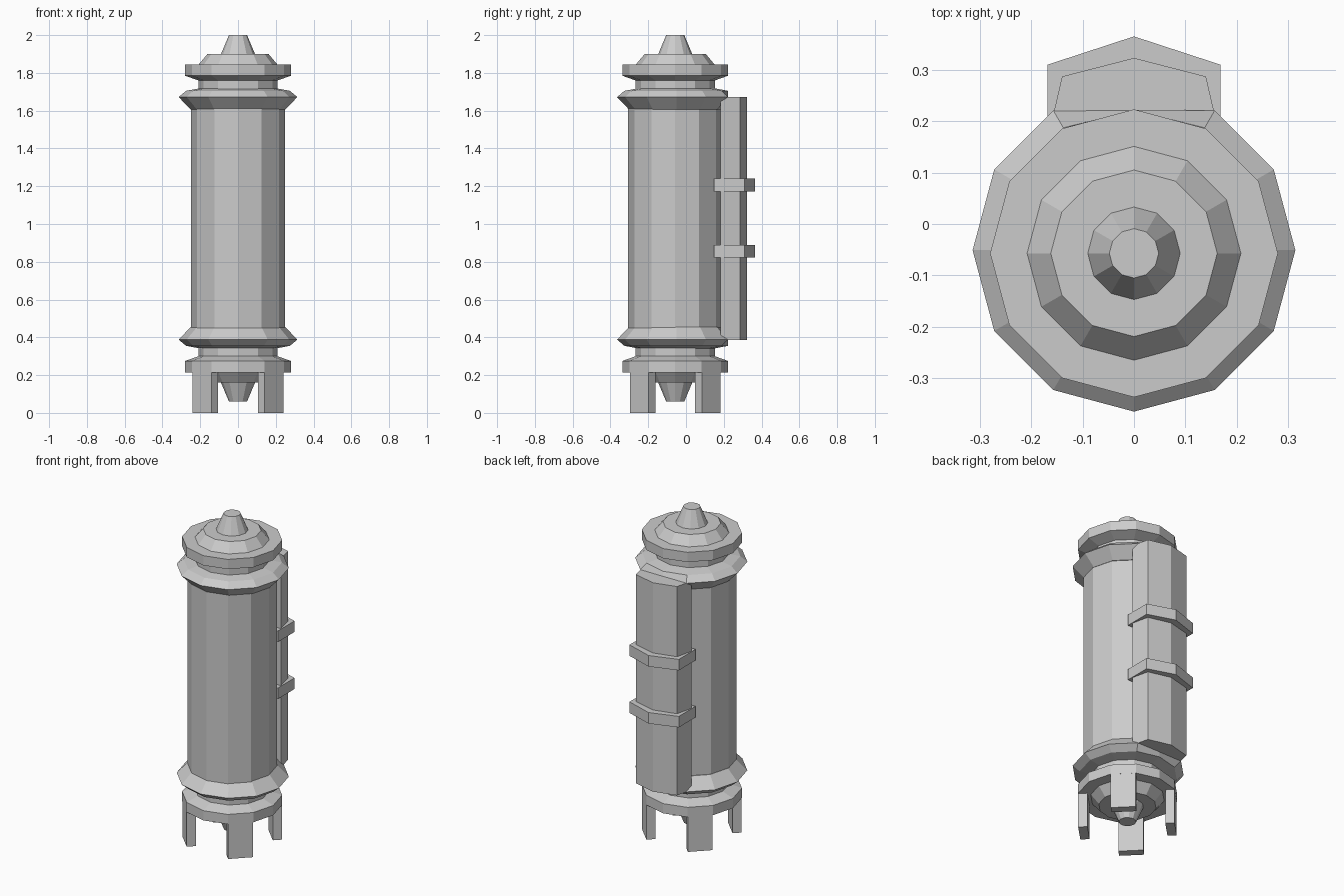
import bpy, bmesh, math
from mathutils import Matrix

if "Cube" in bpy.data.objects:
    bpy.data.objects.remove(bpy.data.objects["Cube"])

CY = -0.057      # y of the cylinder axis
MID = 1.03       # height of the mirror plane between top and bottom


def finish(bm, name):
    bmesh.ops.recalc_face_normals(bm, faces=bm.faces)
    me = bpy.data.meshes.new(name)
    bm.to_mesh(me)
    bm.free()
    ob = bpy.data.objects.new(name, me)
    bpy.context.collection.objects.link(ob)
    return ob


def lathe(name, profile, cy=CY, n=12, y_max=9, flip=False):
    """Capped solid of revolution from (radius, z) points."""
    bm = bmesh.new()
    rings = []
    for r, z in profile:
        z = 2 * MID - z if flip else z
        rings.append([bm.verts.new((r * math.cos(2 * math.pi * i / n),
                                    min(y_max, cy + r * math.sin(2 * math.pi * i / n)), z))
                      for i in range(n)])
    for a, b in zip(rings, rings[1:]):
        for i in range(n):
            j = (i + 1) % n
            bm.faces.new((a[i], a[j], b[j], b[i]))
    bm.faces.new(rings[0])
    bm.faces.new(rings[-1])
    return finish(bm, name)


def prism(name, outline, z0, z1):
    """Vertical extrusion of an xy outline."""
    bm = bmesh.new()
    face = bm.faces.new([bm.verts.new((x, y, z0)) for x, y in outline])
    ext = bmesh.ops.extrude_face_region(bm, geom=[face])
    top = [g for g in ext["geom"] if isinstance(g, bmesh.types.BMVert)]
    bmesh.ops.translate(bm, verts=top, vec=(0, 0, z1 - z0))
    return finish(bm, name)


def mirrored(half):
    """Close a right-hand outline with its mirror image across x = 0."""
    return half + [(-x, y) for x, y in reversed(half) if x > 0]


# Main barrel
lathe("barrel", [(0.25, 0.42), (0.25, 1.64)])

# End caps and collars, the same at both ends
cap = [(0.21, 1.69), (0.21, 1.76), (0.28, 1.785), (0.28, 1.845), (0.208, 1.845),
       (0.162, 1.90), (0.09, 1.90), (0.048, 2.0)]
collar = [(0.25, 1.605), (0.314, 1.672), (0.275, 1.705), (0.205, 1.718)]
for end, flip in (("top", False), ("bottom", True)):
    lathe(end + "_cap", cap, flip=flip)
    lathe(end + "_collar", collar, cy=-0.051, y_max=0.222, flip=flip)

# Box on the back with its two straps
prism("back_box", mirrored([(0.164, 0.183), (0.14, 0.287), (0, 0.323)]), 0.387, 1.673)
for name, z in (("lower_strap", 0.822), ("upper_strap", 1.173)):
    prism(name, mirrored([(0.168, 0.147), (0.168, 0.31), (0, 0.365)]), z, z + 0.068)

# Four diagonal legs
for i in range(4):
    bm = bmesh.new()
    bmesh.ops.create_cube(bm, size=1)
    bm.transform(Matrix.Translation((0, CY, 0))
                 @ Matrix.Rotation(math.radians(45 + 90 * i), 4, 'Z')
                 @ Matrix.Translation((0.244, 0, 0.11))
                 @ Matrix.Diagonal((0.052, 0.14, 0.22, 1)))
    finish(bm, f"leg_{i + 1}")
